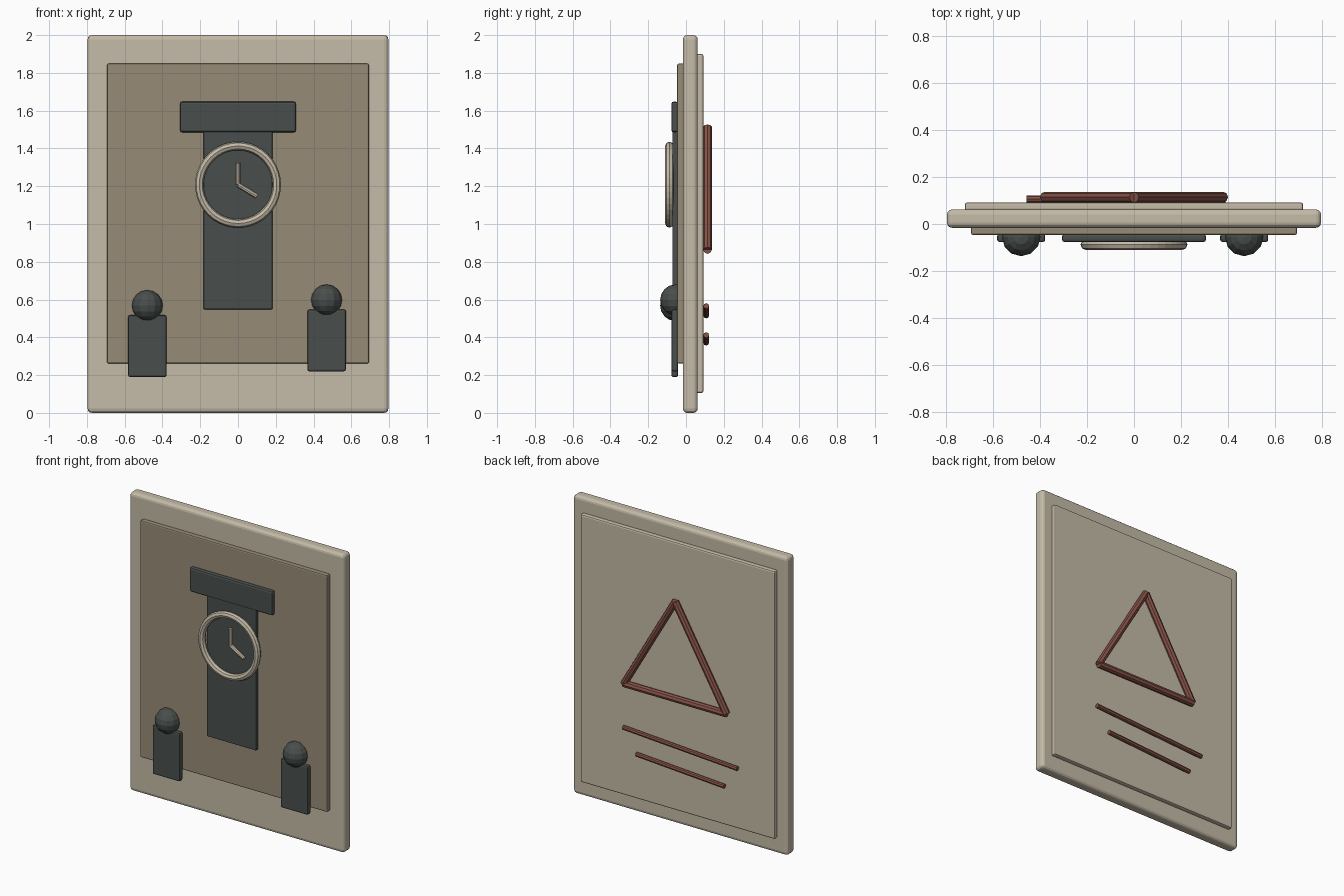
import bpy
from math import radians
from mathutils import Vector

if "Cube" in bpy.data.objects:
    bpy.data.objects.remove(bpy.data.objects["Cube"])


def material(name, rgb):
    m = bpy.data.materials.new(name)
    m.diffuse_color = (*rgb, 1)
    m.use_nodes = True
    m.node_tree.nodes["Principled BSDF"].inputs["Base Color"].default_value = m.diffuse_color
    return m


STONE = material("pale_stone", (0.56, 0.50, 0.39))
TAN = material("dark_tan", (0.31, 0.26, 0.185))
SLATE = material("slate", (0.066, 0.078, 0.072))
RUST = material("rust", (0.24, 0.085, 0.062))


def finish(name, mat):
    o = bpy.context.object
    o.name = name
    o.data.materials.append(mat)
    return o


def box(name, x, y, z, mat, bevel=0.008, segments=2):
    """Bevelled box from (min, max) ranges."""
    centre = [(r[0] + r[1]) / 2 for r in (x, y, z)]
    bpy.ops.mesh.primitive_cube_add(size=1, location=centre)
    o = finish(name, mat)
    o.scale = [r[1] - r[0] for r in (x, y, z)]
    bpy.ops.object.transform_apply(location=False, rotation=False, scale=True)
    mod = o.modifiers.new("bevel", 'BEVEL')
    mod.width = bevel
    mod.segments = segments
    return o


def rod(name, a, b, y, radius, mat):
    """Eight-sided rod between two (x, z) points at depth y."""
    p, q = Vector((a[0], y, a[1])), Vector((b[0], y, b[1]))
    bpy.ops.mesh.primitive_cylinder_add(vertices=8, radius=radius,
                                        depth=(q - p).length, location=(p + q) / 2)
    o = finish(name, mat)
    o.rotation_euler = (q - p).to_track_quat('Z', 'Y').to_euler()
    return o


# Board with raised panels on both faces
box("board", (-0.796, 0.796), (-0.016, 0.062), (0, 2), STONE, 0.022, 3)
box("front_panel", (-0.693, 0.693), (-0.047, -0.01), (0.262, 1.849), TAN)
box("back_panel", (-0.72, 0.72), (0.055, 0.092), (0.105, 1.90), STONE, 0.01)

# Tower relief
box("tower_shaft", (-0.183, 0.183), (-0.072, -0.04), (0.548, 1.50), SLATE, 0.006)
box("tower_cap", (-0.307, 0.307), (-0.077, -0.042), (1.485, 1.648), SLATE, 0.012)

# Clock face
CLOCK_Z, HAND_Y = 1.208, -0.078
bpy.ops.mesh.primitive_torus_add(major_radius=0.205, minor_radius=0.0225,
                                 major_segments=40, minor_segments=8,
                                 location=(0, -0.088, CLOCK_Z),
                                 rotation=(radians(90), 0, 0))
finish("clock_ring", STONE)
rod("minute_hand", (0, CLOCK_Z), (0, 1.322), HAND_Y, 0.013, STONE)
rod("hour_hand", (0, CLOCK_Z), (0.10, 1.147), HAND_Y, 0.013, STONE)

# Two figures at the foot of the tower
for side, x, base in (("left", -0.48, 0.19), ("right", 0.469, 0.22)):
    box(side + "_figure_body", (x - 0.102, x + 0.102), (-0.077, -0.042),
        (base, base + 0.327), SLATE, 0.01)
    bpy.ops.mesh.primitive_uv_sphere_add(segments=12, ring_count=8, radius=0.082,
                                         location=(x, -0.055, base + 0.378))
    finish(side + "_figure_head", SLATE)

# Triangle on the back
corners = [(-0.38, 0.865), (0, 1.515), (0.38, 0.865)]
for i in range(3):
    rod(f"triangle_side_{i + 1}", corners[i], corners[(i + 1) % 3], 0.114, 0.023, RUST)

# Two slightly tilted strokes below the triangle
rod("upper_stroke", (-0.457, 0.515), (0.39, 0.566), 0.107, 0.015, RUST)
rod("lower_stroke", (-0.36, 0.371), (0.292, 0.412), 0.107, 0.015, RUST)
